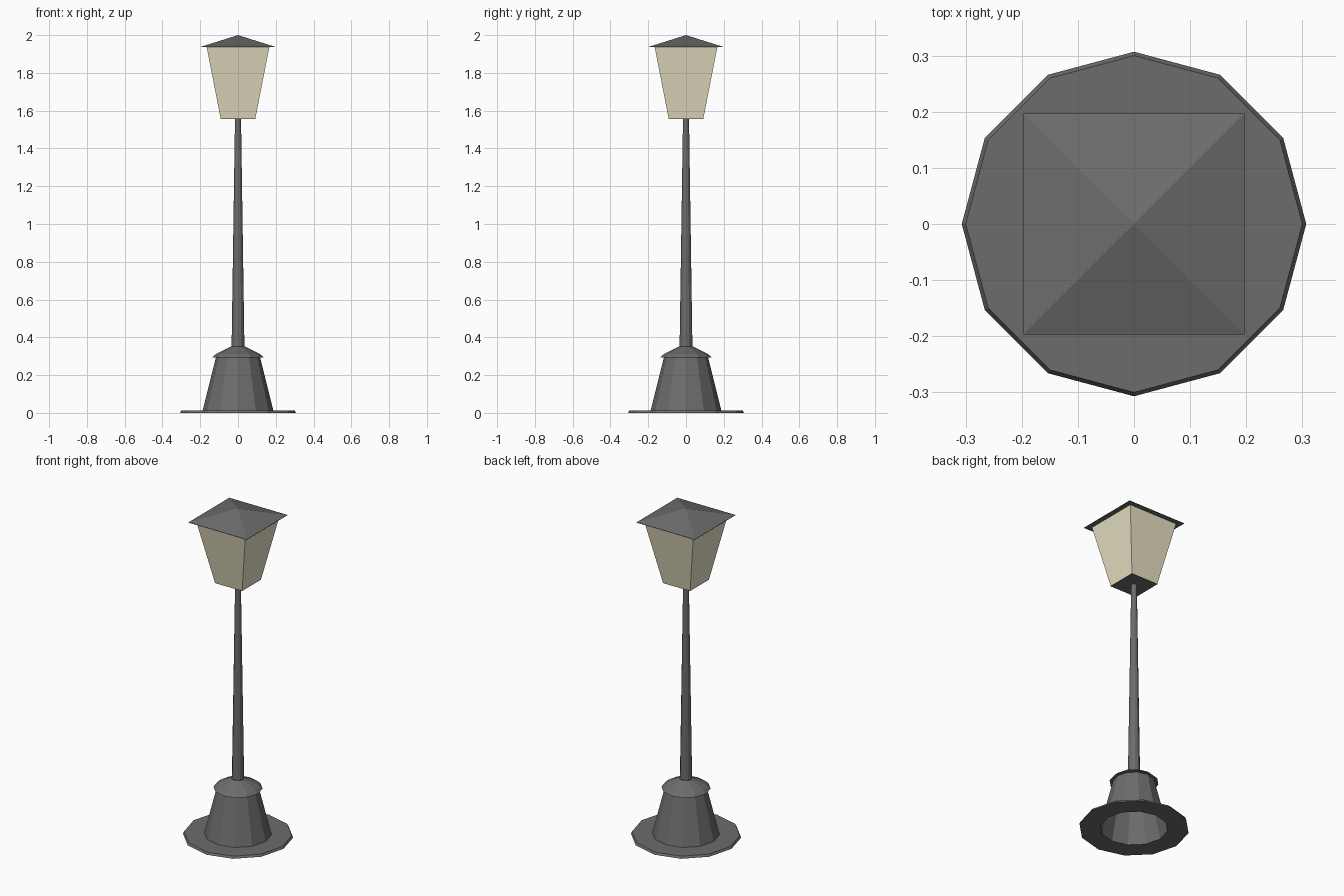
import bpy, bmesh, math

if "Cube" in bpy.data.objects:
    bpy.data.objects.remove(bpy.data.objects["Cube"])


def material(name, color):
    m = bpy.data.materials.new(name)
    m.diffuse_color = color
    m.use_nodes = True
    m.node_tree.nodes["Principled BSDF"].inputs["Base Color"].default_value = m.diffuse_color
    return m


def lathe(name, profile, sides, mat, cap_top=False, cap_bottom=False, closed=False):
    """Stack flat-sided rings along a (radius, z) profile; 4 sides means half-width instead of radius."""
    bm = bmesh.new()
    square = sides == 4
    scale, turn = (math.sqrt(2), math.pi / 4) if square else (1, 0)
    rings = []
    for r, z in profile:
        if r == 0:
            rings.append([bm.verts.new((0, 0, z))] * sides)
            continue
        angles = [turn + 2 * math.pi * i / sides for i in range(sides)]
        rings.append([bm.verts.new((r * scale * math.cos(a), r * scale * math.sin(a), z))
                      for a in angles])
    pairs = list(zip(rings, rings[1:]))
    if closed:
        pairs.append((rings[-1], rings[0]))
    for low, high in pairs:
        for i in range(sides):
            j = (i + 1) % sides
            corners = list(dict.fromkeys((low[i], low[j], high[j], high[i])))
            bm.faces.new(corners)
    if cap_top:
        bm.faces.new(rings[-1])
    if cap_bottom:
        bm.faces.new(rings[0][::-1])
    mesh = bpy.data.meshes.new(name)
    bm.to_mesh(mesh)
    bm.free()
    mesh.materials.append(mat)
    obj = bpy.data.objects.new(name, mesh)
    bpy.context.collection.objects.link(obj)
    return obj


iron = material("dark_iron", (0.15, 0.15, 0.15, 1))
glass = material("cream_glass", (0.8, 0.76, 0.55, 0.6))

# Ground flange: thin ring with a slightly sloped rim, open in the middle
lathe("ground_flange", [(0.187, 0), (0.307, 0), (0.30, 0.013), (0.187, 0.013)], 12, iron)

# Hollow tapered pedestal
lathe("pedestal", [(0.187, 0.0), (0.187, 0.013), (0.117, 0.293)], 12, iron)

# Overhanging collar sloping up to the pole
lathe("collar", [(0.117, 0.293), (0.137, 0.293), (0.117, 0.311), (0.035, 0.352)], 12, iron)

# Tapered pole
lathe("pole", [(0.034, 0.352), (0.016, 1.557)], 12, iron)

# Lantern: floor plate, four glass panes and a pyramid roof
lathe("lantern_floor", [(0.092, 1.555), (0.092, 1.558)], 4, iron, cap_top=True, cap_bottom=True)
lathe("lantern_glass", [(0.092, 1.558), (0.166, 1.938)], 4, glass)
lathe("lantern_roof", [(0.197, 1.936), (0.197, 1.938), (0, 2.0)], 4, iron, cap_bottom=True)
